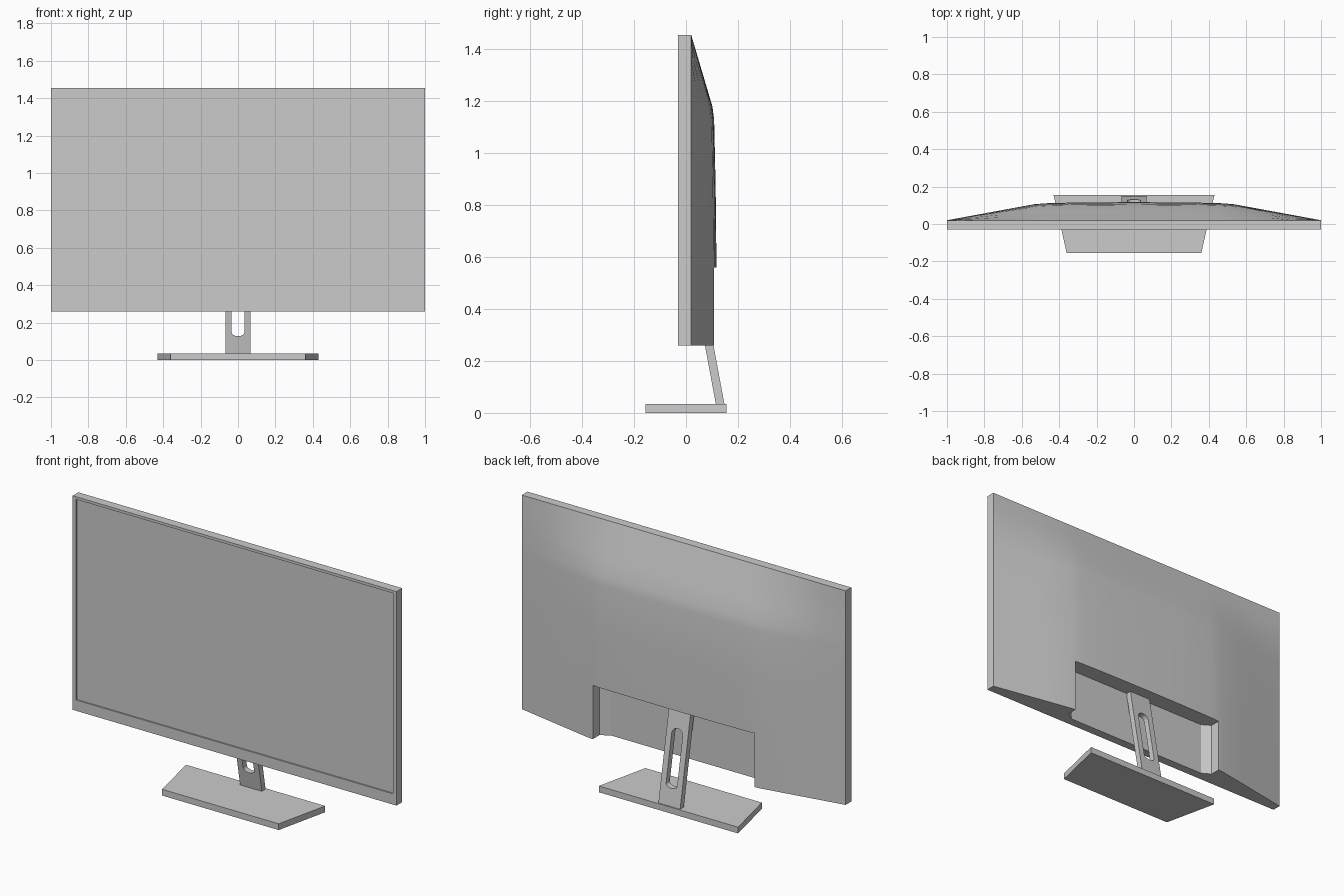
import bpy, bmesh, math
from mathutils import Vector

if "Cube" in bpy.data.objects:
    bpy.data.objects.remove(bpy.data.objects["Cube"])


def make_object(name, bm):
    bmesh.ops.recalc_face_normals(bm, faces=bm.faces)
    mesh = bpy.data.meshes.new(name)
    bm.to_mesh(mesh)
    bm.free()
    obj = bpy.data.objects.new(name, mesh)
    bpy.context.collection.objects.link(obj)
    return obj


def prism(name, points, direction):
    """Closed outline swept along a straight direction."""
    bm = bmesh.new()
    face = bm.faces.new([bm.verts.new(p) for p in points])
    res = bmesh.ops.extrude_face_region(bm, geom=[face])
    verts = [v for v in res["geom"] if isinstance(v, bmesh.types.BMVert)]
    bmesh.ops.translate(bm, verts=verts, vec=Vector(direction))
    return make_object(name, bm)


def cut(target, cutter):
    """Subtract the cutter, then discard it."""
    cutter.hide_render = True
    mod = target.modifiers.new("cut", "BOOLEAN")
    mod.operation = "DIFFERENCE"
    mod.solver = "EXACT"
    mod.object = cutter
    bpy.context.view_layer.objects.active = target
    bpy.ops.object.modifier_apply(modifier=mod.name)
    bpy.data.objects.remove(cutter)


def mirror_x(half):
    return half + [(-x, y) for x, y in reversed(half)]


# Display housing: domed back grid, extruded forward to a flat front
FRONT, EDGE, BOTTOM, BULGE = -0.03, 0.02, 0.26, 0.097
half = [(0.0, 1.0), (0.25, 0.985), (0.45, 0.95), (0.53, 0.89), (0.7, 0.57), (0.85, 0.285), (1.0, 0.0)]
across = [(-x, f) for x, f in reversed(half[1:])] + half
upward = [(BOTTOM, 1.0), (0.6, 1.0), (0.87, 0.97), (1.13, 0.91), (1.18, 0.84),
          (1.27, 0.565), (1.36, 0.29), (1.455, 0.0)]
bm = bmesh.new()
grid = [[bm.verts.new((x, EDGE + BULGE * f * g, z)) for x, f in across] for z, g in upward]
for low, high in zip(grid, grid[1:]):
    for i in range(len(across) - 1):
        bm.faces.new((low[i], low[i + 1], high[i + 1], high[i]))
rim = [e for e in bm.edges if e.is_boundary]
res = bmesh.ops.extrude_edge_only(bm, edges=rim)
for v in res["geom"]:
    if isinstance(v, bmesh.types.BMVert):
        v.co.y = FRONT
bmesh.ops.holes_fill(bm, edges=[e for e in bm.edges if e.is_boundary], sides=0)
housing = make_object("display_housing", bm)

# Shallow screen recess in the front
screen = [(-0.98, -0.1, 0.32), (0.98, -0.1, 0.32), (0.98, -0.1, 1.44), (-0.98, -0.1, 1.44)]
cut(housing, prism("screen_cutter", screen, (0, 0.078, 0)))

# Port bay at the lower back, with chamfered inner corners
bay = mirror_x([(0.5, 0.25), (0.5, 0.05), (0.45, EDGE)])
cut(housing, prism("bay_cutter", [(x, y, 0.1) for x, y in bay], (0, 0, 0.46)))

# Leaning neck with a rounded slot
side = [(0.115, 0.033), (0.148, 0.033), (0.05, 0.56), (0.017, 0.56)]
neck = prism("stand_neck", [(-0.067, y, z) for y, z in side], (0.134, 0, 0))
STEPS, R = 12, 0.034
slot = []
for z, height, start in ((0.405, 0.034, 0), (0.147, 0.02, math.pi)):
    for i in range(STEPS + 1):
        a = start + math.pi * i / STEPS
        slot.append((R * math.cos(a), -0.1, z + height * math.sin(a)))
cut(neck, prism("slot_cutter", slot, (0, 0.4, 0)))

# Tapered foot plate
foot = mirror_x([(0.43, 0.155), (0.36, -0.155)])
base = prism("stand_base", [(x, y, 0) for x, y in foot], (0, 0, 0.035))

# Smooth the dome and slot, keep hard edges
for obj in (housing, neck):
    bpy.ops.object.select_all(action="DESELECT")
    obj.select_set(True)
    bpy.context.view_layer.objects.active = obj
    bpy.ops.object.shade_smooth_by_angle(angle=math.radians(30))
